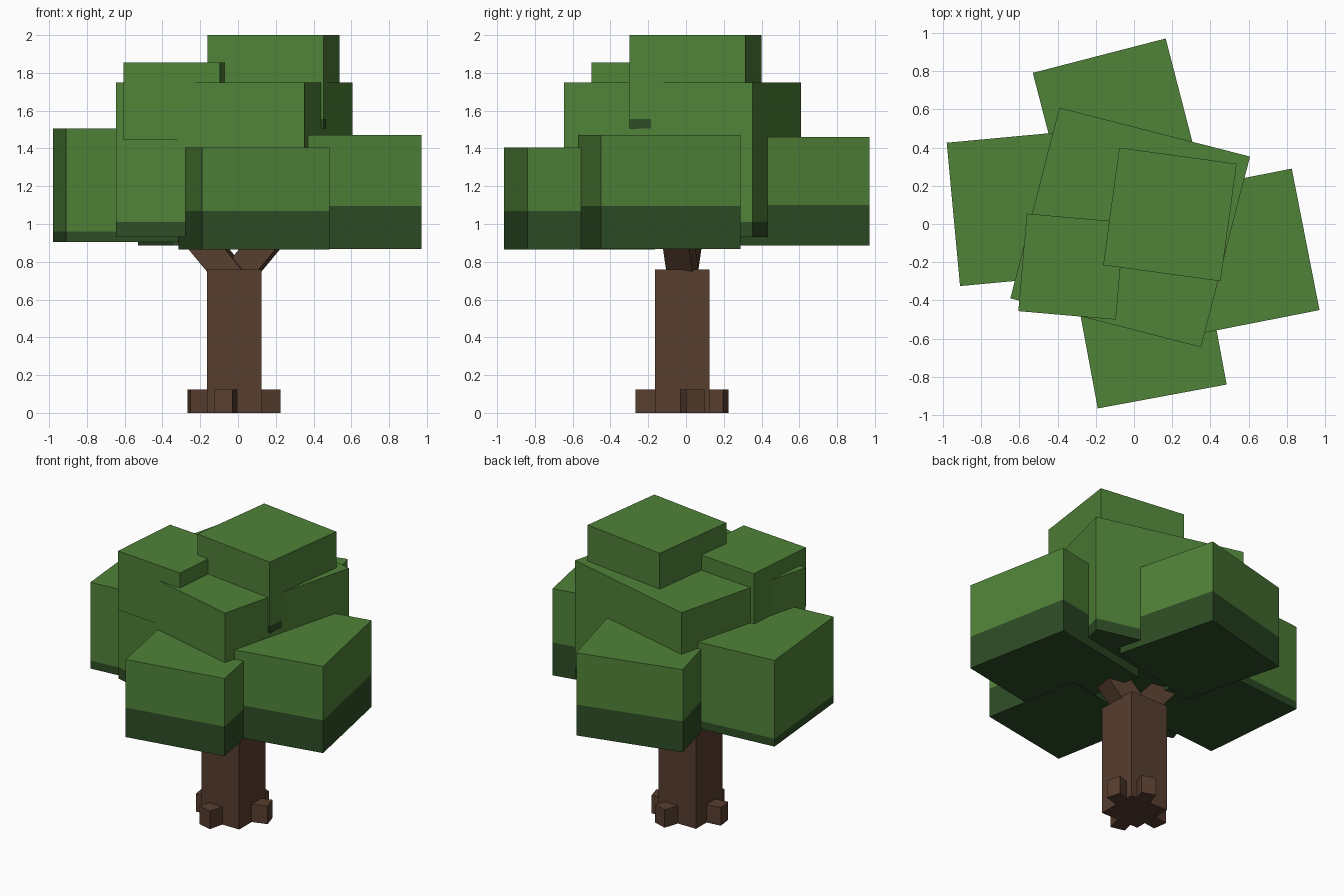
import bpy, bmesh
from math import radians, sin, cos
from mathutils import Matrix, Vector

cube = bpy.data.objects.get("Cube")
if cube:
    bpy.data.objects.remove(cube, do_unlink=True)


def material(name, rgb):
    mat = bpy.data.materials.new(name)
    mat.use_nodes = True
    colour = (*rgb, 1)
    mat.diffuse_color = colour
    mat.node_tree.nodes["Principled BSDF"].inputs["Base Color"].default_value = colour
    return mat


LEAF = material("leaf green", (0.080, 0.223, 0.040))
SHADE = material("deep green", (0.027, 0.074, 0.0185))
BARK = material("bark brown", (0.095, 0.047, 0.028))


def box(name, size, matrix, mats, split=None):
    """Box under a matrix; faces below the split height take the second material."""
    bm = bmesh.new()
    bmesh.ops.create_cube(bm, size=1, matrix=matrix @ Matrix.Diagonal((*size, 1)))
    if split is not None:
        bmesh.ops.bisect_plane(bm, geom=bm.verts[:] + bm.edges[:] + bm.faces[:],
                               plane_co=(0, 0, split), plane_no=(0, 0, 1))
        for face in bm.faces:
            face.material_index = int(face.calc_center_median().z < split + 0.001)
    mesh = bpy.data.meshes.new(name)
    bm.to_mesh(mesh)
    bm.free()
    for mat in mats:
        mesh.materials.append(mat)
    obj = bpy.data.objects.new(name, mesh)
    bpy.context.collection.objects.link(obj)
    return obj


def turn(degrees, axis="Z"):
    return Matrix.Rotation(radians(degrees), 4, axis)


# Foliage: square blocks as (name, x, y, side, yaw, bottom, top, shade height)
for name, x, y, side, yaw, low, high, split in (
    ("foliage_core", -0.02, -0.018, 1.03, -14.4, 0.93, 1.75, 1.01),
    ("foliage_crown", 0.188, 0.05, 0.62, -7.8, 1.505, 2.0, 1.555),
    ("foliage_upper_tuft", -0.328, -0.223, 0.512, -5, 1.445, 1.855, 1.445),
    ("foliage_front", 0.085, -0.565, 0.686, 10.5, 0.865, 1.405, 1.07),
    ("foliage_back", -0.092, 0.533, 0.718, 14.5, 0.885, 1.46, 1.10),
    ("foliage_left", 0.528, -0.153, 0.754, 11.1, 0.867, 1.47, 1.095),
    ("foliage_right", -0.57, 0.085, 0.753, 5.3, 0.905, 1.505, 0.96),
):
    place = Matrix.Translation((x, y, (low + high) / 2)) @ turn(yaw)
    box(name, (side, side, high - low), place, (LEAF, SHADE), split)

# Trunk
AXIS = Vector((-0.02, -0.02, 0))
box("trunk", (0.29, 0.29, 0.76), Matrix.Translation(AXIS + Vector((0, 0, 0.38))), (BARK,))

# Roots radiating from the trunk base
ROOT_LENGTH, ROOT_HEIGHT = 0.242, 0.125
for name, yaw in (("left", 17), ("back", 72), ("right", 188), ("front", 256)):
    out = Vector((cos(radians(yaw)), sin(radians(yaw)), 0))
    middle = AXIS + out * ROOT_LENGTH / 2 + Vector((0, 0, ROOT_HEIGHT / 2))
    box("root_" + name, (ROOT_LENGTH, 0.1, ROOT_HEIGHT),
        Matrix.Translation(middle) @ turn(yaw), (BARK,))

# Forked branches leaning out of the trunk top into the foliage
for name, side in (("left", 1), ("right", -1)):
    base = AXIS + Vector((side * 0.046, 0, 0.76))
    place = (Matrix.Translation(base) @ turn(-10) @ turn(side * 40, "Y")
             @ Matrix.Translation((0, 0, 0.1)))
    box("branch_" + name, (0.15, 0.14, 0.4), place, (BARK,))
